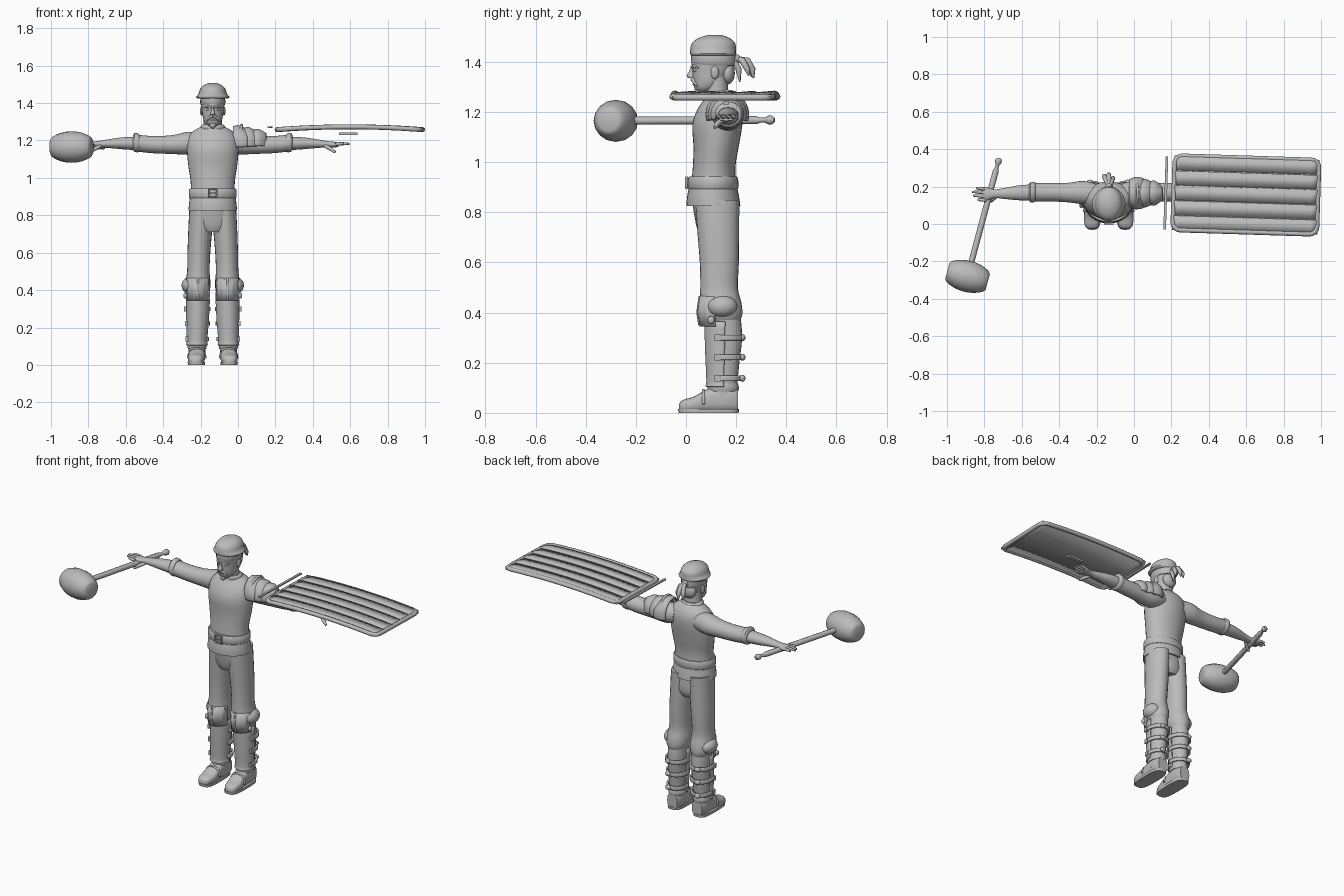
import bpy, bmesh, math
from mathutils import Vector, Matrix

if "Cube" in bpy.data.objects:
    bpy.data.objects.remove(bpy.data.objects["Cube"])

grey = bpy.data.materials.new("plain grey")
grey.use_nodes = True
tone = (0.5, 0.5, 0.5, 1)
grey.diffuse_color = tone
grey.node_tree.nodes["Principled BSDF"].inputs["Base Color"].default_value = tone

MID = -0.135   # centre line of the figure
TAU = math.tau


def finish(name, mesh, angle=40, thick=0):
    """Link a mesh as a smooth-shaded grey object, optionally with thickness."""
    obj = bpy.data.objects.new(name, mesh)
    bpy.context.collection.objects.link(obj)
    mesh.materials.clear()
    mesh.materials.append(grey)
    if thick:
        solid = obj.modifiers.new("thickness", "SOLIDIFY")
        solid.thickness, solid.offset = thick, 0
    bpy.ops.object.select_all(action="DESELECT")
    obj.select_set(True)
    bpy.context.view_layer.objects.active = obj
    bpy.ops.object.shade_smooth_by_angle(angle=math.radians(angle))
    return obj


def from_bmesh(name, bm, **options):
    bmesh.ops.recalc_face_normals(bm, faces=bm.faces)
    mesh = bpy.data.meshes.new(name)
    bm.to_mesh(mesh)
    bm.free()
    return finish(name, mesh, **options)


def spline(secs, steps):
    """Smoothly interpolate between cross-sections."""
    rows = []
    for i in range(len(secs) - 1):
        a, b, c, d = (Vector(secs[max(0, min(len(secs) - 1, i + k))]) for k in (-1, 0, 1, 2))
        for s in range(steps):
            t = s / steps
            rows.append(b + (c - a) * t / 2 + (a - b * 2.5 + c * 2 - d / 2) * t ** 2
                        + (b * 3 - c * 3 + d - a) * t ** 3 / 2)
    return rows + [Vector(secs[-1])]


def loft(name, axis, secs, n=24, steps=3, arc=None, power=1, thick=0, angle=40):
    """Skin ellipses (position, centre u, centre v, radius u, radius v) along an axis."""
    bm = bmesh.new()
    start, end = arc or (0, TAU)
    count = n + 1 if arc else n
    rings = []
    for t, cu, cv, ru, rv in spline(secs, steps):
        ring = []
        for k in range(count):
            a = start + (end - start) * k / n
            u = cu + ru * math.copysign(abs(math.cos(a)) ** power, math.cos(a))
            v = cv + rv * math.copysign(abs(math.sin(a)) ** power, math.sin(a))
            ring.append(bm.verts.new({"x": (t, u, v), "y": (u, t, v), "z": (u, v, t)}[axis]))
        rings.append(ring)
    for low, high in zip(rings, rings[1:]):
        for k in range(n):
            j = (k + 1) % count
            bm.faces.new((low[k], low[j], high[j], high[k]))
    if not arc:
        bm.faces.new(rings[0])
        bm.faces.new(rings[-1])
    return from_bmesh(name, bm, thick=thick, angle=angle)


def tube(name, points, radius, taper=None, closed=False):
    """Round bar through points, with an optional radius factor per point."""
    curve = bpy.data.curves.new(name, "CURVE")
    curve.dimensions, curve.bevel_depth, curve.bevel_resolution = "3D", radius, 2
    curve.use_fill_caps = True
    path = curve.splines.new("POLY")
    path.points.add(len(points) - 1)
    path.use_cyclic_u = closed
    for i, p in enumerate(points):
        path.points[i].co = (*p, 1)
        path.points[i].radius = taper[i] if taper else 1
    helper = bpy.data.objects.new(name, curve)
    mesh = bpy.data.meshes.new_from_object(helper)
    bpy.data.objects.remove(helper)
    return finish(name, mesh, 50)


def box(name, centre, size, turn=0):
    bm = bmesh.new()
    bmesh.ops.create_cube(bm, size=1)
    bm.transform(Matrix.Translation(centre) @ Matrix.Rotation(turn, 4, "Z") @ Matrix.Diagonal((*size, 1)))
    return from_bmesh(name, bm)


def ball(name, centre, size):
    bm = bmesh.new()
    bmesh.ops.create_uvsphere(bm, u_segments=16, v_segments=10, radius=1)
    bm.transform(Matrix.Translation(centre) @ Matrix.Diagonal((*size, 1)))
    return from_bmesh(name, bm)


def upright(name, rows, **options):
    """Loft up z on the centre line from (z, centre y, radius x, radius y)."""
    return loft(name, "z", [(z, MID, y, rx, ry) for z, y, rx, ry in rows], **options)


# Torso, tunic skirt, hips and belt
upright("torso", [(.9, .11, .118, .09), (.98, .112, .118, .085), (1.06, .12, .13, .09),
                  (1.15, .125, .138, .1), (1.21, .135, .133, .09), (1.25, .14, .105, .068),
                  (1.275, .135, .06, .05)], n=32)
upright("tunic_skirt", [(.825, .11, .13, .107), (.86, .108, .127, .104), (.91, .108, .12, .094)], n=32)
upright("hips", [(.71, .125, .07, .07), (.75, .125, .115, .085), (.84, .115, .122, .09)])
upright("belt", [(.893, .108, .124, .098), (.9, .108, .128, .102),
                 (.935, .108, .127, .1), (.942, .108, .122, .096)], n=32, steps=1)
tube("belt_buckle", [(MID + .022 * a, .002, .918 + .021 * b) for a, b in
                     ((-1, -1), (1, -1), (1, 1), (-1, 1))], .006, closed=True)
box("buckle_tongue", (MID, .002, .918), (.03, .008, .007))

# Neck and head
upright("neck", [(1.24, .135, .058, .05), (1.28, .122, .05, .047), (1.35, .12, .048, .047)])
upright("collar", [(1.262, .13, .066, .058), (1.275, .128, .066, .056), (1.285, .126, .056, .05)], steps=2)
upright("head", [(1.278, .072, .02, .026), (1.295, .08, .042, .046), (1.325, .092, .053, .064),
                 (1.365, .102, .058, .077), (1.41, .108, .062, .086), (1.45, .11, .058, .08)])
upright("nose", [(1.335, .024, .013, .013), (1.345, .021, .013, .018), (1.362, .024, .008, .012),
                 (1.385, .028, .006, .008)], n=12)
ball("chin_beard", (MID, .05, 1.283), (.017, .017, .019))
ball("lower_lip", (MID, .036, 1.31), (.014, .01, .005))
for s, side in ((1, "left"), (-1, "right")):
    tube(side + "_moustache", [(MID, .025, 1.331), (MID + s * .018, .03, 1.325), (MID + s * .032, .044, 1.303)],
         .008, (1, 1, .3))
    tube(side + "_brow", [(MID + s * .009, .027, 1.379), (MID + s * .028, .031, 1.384),
                          (MID + s * .045, .05, 1.376)], .006, (1, 1, .4))
    ball(side + "_eye", (MID + s * .024, .039, 1.366), (.011, .01, .007))
    ball(side + "_ear", (MID + s * .06, .115, 1.358), (.008, .016, .026))

# Headband with knot and trailing tails, then the domed cap
upright("headband", [(1.385, .112, .061, .084), (1.4, .11, .067, .089), (1.432, .11, .066, .089)], steps=2)
upright("cap", [(1.425, .108, .082, .086), (1.433, .108, .089, .092), (1.45, .108, .076, .091),
                (1.475, .11, .068, .086), (1.495, .112, .05, .063), (1.507, .115, .022, .03)])
ball("headband_knot", (MID, .202, 1.412), (.018, .016, .018))
for i, (dx, y, z) in enumerate(((-.025, .262, 1.34), (0, .27, 1.335), (.022, .25, 1.345), (.01, .215, 1.32))):
    tube(f"headband_tail_{i}", [(MID, .2, 1.415), (MID + dx * .6, y - .025, 1.405), (MID + dx, y - .005, 1.37),
                                (MID + dx, y, z)], .014, (.6, 1, .9, .2))
ball("nape_hair", (MID, .165, 1.355), (.046, .03, .045))

# Arms, sleeves and hands
for s, side in ((1, "left"), (-1, "right")):
    def sideways(name, rows, **options):
        return loft(f"{side}_{name}", "x", [(MID + s * d, *rest) for d, *rest in rows], **options)
    sideways("sleeve", [(.07, .16, 1.19, .058, .055), (.14, .168, 1.185, .062, .06), (.22, .168, 1.178, .052, .05),
                        (.32, .17, 1.178, .049, .046), (.4, .17, 1.185, .049, .045)])
    sideways("cuff", [(.392, .17, 1.187, .05, .045), (.4, .17, 1.188, .054, .051), (.418, .17, 1.19, .054, .051),
                      (.426, .17, 1.188, .044, .04)], steps=2)
    sideways("forearm", [(.41, .168, 1.184, .043, .036), (.48, .167, 1.185, .04, .032), (.56, .163, 1.183, .029, .023),
                         (.61, .162, 1.18, .023, .017), (.65, .16, 1.178, .034, .015), (.672, .16, 1.177, .035, .012)])
    for i, reach in enumerate((.71, .73, .725, .7)):
        y = .19 - i * .02
        tube(f"{side}_finger_{i}", [(MID + s * .655, y - .003, 1.18), (MID + s * .69, y, 1.183),
                                    (MID + s * reach, y + .002, 1.182)], .009, (1, 1, .6))
    tube(side + "_thumb", [(MID + s * .6, .15, 1.172), (MID + s * .63, .125, 1.155), (MID + s * .655, .115, 1.137)],
         .011, (1, 1, .6))

# Legs: trousers, greaves, knee guards, straps and boots
for s, side in ((1, "left"), (-1, "right")):
    def leg(name, rows, **options):
        return loft(f"{side}_{name}", "z", [(z, MID + s * d, *rest) for z, d, *rest in rows], **options)
    leg("trouser", [(.85, .062, .125, .062, .088), (.74, .066, .128, .064, .084), (.6, .074, .133, .061, .078),
                    (.5, .077, .132, .06, .075), (.44, .079, .138, .067, .083), (.395, .08, .145, .064, .08),
                    (.365, .08, .15, .05, .065)])
    leg("lower_leg", [(.38, .078, .152, .054, .066), (.3, .08, .154, .054, .07), (.2, .083, .15, .05, .063),
                      (.1, .084, .148, .045, .056), (.04, .084, .15, .044, .056)])
    leg("greave", [(.365, .078, .15, .06, .073), (.25, .081, .148, .057, .068), (.13, .084, .145, .051, .06),
                   (.105, .084, .145, .055, .064)], arc=(math.pi * .97, TAU * 1.015), thick=.008)
    leg("knee_guard", [(.345, .079, .145, .062, .085), (.4, .079, .142, .06, .092), (.465, .079, .14, .062, .08)],
        arc=(math.pi * 1.1, math.pi * 1.9), n=6, steps=1, thick=.012, angle=20)
    tube(side + "_knee_ridge", [(MID + s * .079, .055, .35), (MID + s * .079, .047, .4), (MID + s * .079, .056, .465)], .006)
    ball(side + "_trouser_fold", (MID + s * .122, .145, .425), (.045, .06, .045))
    ball(side + "_knee_boss", (MID + s * .147, .1, .37), (.01, .014, .016))
    for i, z in enumerate((.3, .222, .138)):
        grow = .05 * (z - .138)
        leg(f"strap_{i}", [(z - .011, .082, .152, .057 + grow, .066 + grow), (z + .011, .082, .152, .057 + grow, .066 + grow)],
            arc=(-.3, math.pi + .3), thick=.01)
        box(f"{side}_buckle_{i}", (MID + s * (.138 + grow), .125, z), (.014, .024, .026))
        ball(f"{side}_strap_end_{i}", (MID + s * .1, .225, z), (.018, .012, .014))
    loft(side + "_boot", "y", [(-.028, MID + s * .09, .022, .018, .014), (-.012, MID + s * .09, .028, .036, .024),
                               (.03, MID + s * .088, .033, .045, .031), (.075, MID + s * .085, .046, .043, .044),
                               (.12, MID + s * .084, .055, .043, .054), (.17, MID + s * .084, .055, .044, .054),
                               (.207, MID + s * .084, .05, .034, .046)], power=.75)
    leg("sole", [(0, .087, .09, .046, .12), (.016, .087, .09, .047, .122)], power=.6, steps=1)
    leg("boot_cuff", [(.085, .084, .148, .048, .06), (.1, .084, .148, .052, .063), (.118, .084, .148, .049, .059)], steps=2)
    tube(side + "_boot_strap", [(MID + s * .085 + .047 * math.cos(a), .07, .035 + .055 * math.sin(a))
                                for a in (k * math.pi / 8 for k in range(9))], .006)

# Layered shoulder guard on the left arm
for i in range(3):
    x = -.025 + i * .05
    r = .083 - i * .01
    loft(f"shoulder_plate_{i}", "x", [(x, .165, 1.19, r * .85, r), (x + .035, .165, 1.19, r, r + .004),
                                      (x + .075, .165, 1.185, r * (.92 - .2 * i), r * .8)],
         arc=(-.3, math.pi + .3), thick=.008)
tube("shoulder_flange", [(.005 + .015 * math.sin(a), .165 + .07 * math.cos(a), 1.2 + .082 * math.sin(a))
                         for a in (k * math.pi / 10 for k in range(11))], .008)

# Arched shield of overlapping boards with a rounded rim
hub = Matrix.Translation((.598, .155, 0)) @ Matrix.Rotation(math.radians(-1.8), 4, "Z")


def arch(x):
    return 1.274 - .1 * x * x


def panel(name, low, high, lift, thick):
    bm = bmesh.new()
    bmesh.ops.create_grid(bm, x_segments=20, y_segments=1, size=1)
    for v in bm.verts:
        x, top = v.co.x * .388, v.co.y > 0
        v.co = hub @ Vector((x, high if top else low, arch(x) + (lift if top else -.001)))
    return from_bmesh(name, bm, thick=thick)


for i in range(5):
    panel(f"shield_board_{i}", -.198 + i * .08, -.122 + i * .08, .005, .012)
panel("shield_back", -.198, .198, -.004, .012)
rim = []
for cx, cy, first in ((1, 1, 0), (-1, 1, 1), (-1, -1, 2), (1, -1, 3)):
    for k in range(6):
        a = (first + k / 5) * math.pi / 2
        rim.append((cx * .345 + .04 * math.cos(a), cy * .158 + .04 * math.sin(a)))
    if cy == cx:   # extra points so the long edges follow the arch
        rim += [(cx * .345 * (1 - k / 5), cy * .198) for k in range(1, 10)]
tube("shield_rim", [hub @ Vector((x, y, arch(x) - .001)) for x, y in rim], .013, closed=True)
box("shield_grip", (.59, .16, 1.236), (.1, .025, .012))
box("shield_bar", (.17, .165, 1.27), (.014, .39, .008), math.radians(-1.8))

# Mallet in the right hand
haft = Matrix.Translation((-.89, -.28, 1.165)) @ Matrix.Rotation(math.radians(-15), 4, "Z")
tube("mallet_haft", [haft @ Vector((0, y, .005 * y)) for y in (0, .58, .6, .615, .63, .645, .655)], .016,
     (1, 1, .6, .6, 1.1, 1.1, .6))
head = loft("mallet_head", "x", [(-.112, 0, 0, .042, .042), (-.1, 0, 0, .058, .058), (-.055, 0, 0, .077, .077),
                                 (0, 0, 0, .084, .084), (.055, 0, 0, .077, .077), (.1, 0, 0, .058, .058),
                                 (.112, 0, 0, .042, .042)], n=16, steps=2)
head.data.transform(haft)
